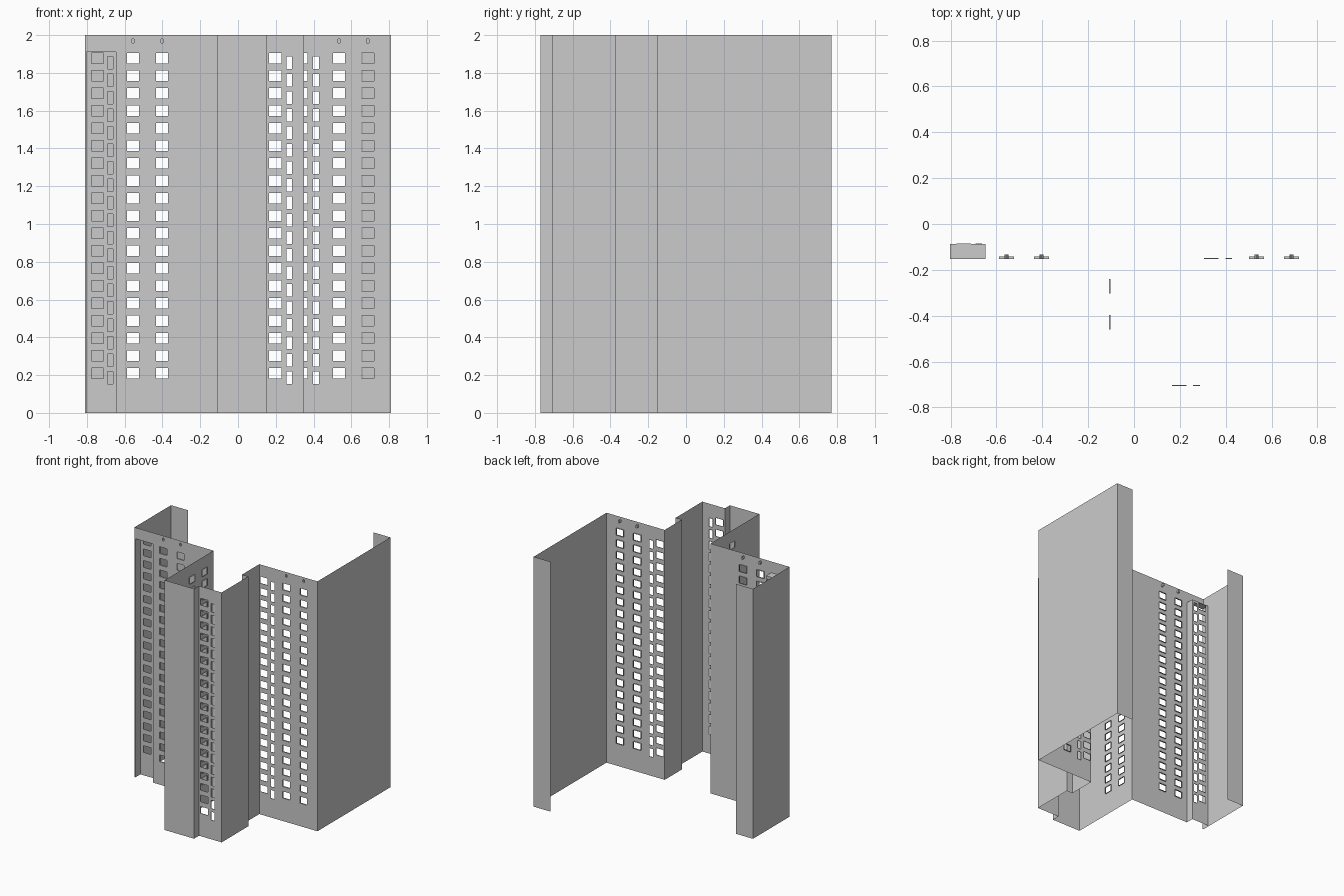
import bpy, bmesh, math
from mathutils import Vector

if "Cube" in bpy.data.objects:
    bpy.data.objects.remove(bpy.data.objects["Cube"])

H, ROWS, PITCH = 2.0, 19, 0.0926
BIG = dict(w=0.064, h=0.054, z=1.877)      # wide window
SLIM = dict(w=0.03, h=0.066, z=1.854)      # narrow window
FRONT = -0.152                             # main facade plane
RECESS, RECESS_TOP = -0.088, 1.91


def col(c, kind, depth=0.004, vent=False):
    """A column of windows centred at distance c along the wall."""
    return dict(c=c, depth=depth, vent=vent, **kind)


def wall(name, p0, p1, cols=(), z0=0.0, z1=H):
    """Single-sheet wall from p0 to p1; the interior lies to the left."""
    bm = bmesh.new()
    a, b = Vector(p0), Vector(p1)
    length = (b - a).length
    d = (b - a) / length
    n = Vector((-d.y, d.x))

    def pt(u, z, k=0.0):
        q = a + d * u + n * k
        return bm.verts.new((q.x, q.y, z))

    def face(*pts):
        bm.faces.new([pt(*p) for p in pts])

    def rect(u0, u1, za, zb):
        face((u0, za), (u1, za), (u1, zb), (u0, zb))

    def tube(ring, k):
        for (u0, za), (u1, zb) in zip(ring, ring[1:] + ring[:1]):
            face((u0, za), (u0, za, k), (u1, zb, k), (u1, zb))

    u = 0.0
    for c in sorted(cols, key=lambda c: c['c']):
        l, r = c['c'] - c['w'] / 2, c['c'] + c['w'] / 2
        rect(u, l, z0, z1)
        z = z0
        for i in reversed(range(ROWS)):
            lo = c['z'] - i * PITCH - c['h'] / 2
            hi = lo + c['h']
            rect(l, r, z, lo)
            tube([(l, lo), (r, lo), (r, hi), (l, hi)], c['depth'])
            z = hi
        if c['vent']:
            # Blind octagonal vent above the top window
            m, zc = c['c'], (z + z1) / 2
            outer = [(r, zc), (r, z1), (m, z1), (l, z1),
                     (l, zc), (l, z), (m, z), (r, z)]
            inner = [(m + 0.008 * math.cos(t), 1.969 + 0.014 * math.sin(t))
                     for t in (k * math.pi / 4 for k in range(8))]
            for k in range(8):
                j = (k + 1) % 8
                face(outer[k], outer[j], inner[j], inner[k])
            tube(inner, 0.02)
            face(*[(x, y, 0.02) for x, y in inner])
        else:
            rect(l, r, z, z1)
        u = r
    rect(u, length, z0, z1)
    bmesh.ops.remove_doubles(bm, verts=bm.verts, dist=1e-5)
    me = bpy.data.meshes.new(name)
    bm.to_mesh(me)
    bm.free()
    bpy.context.collection.objects.link(bpy.data.objects.new(name, me))


# Left flank and its rear return
wall("left_rear_return", (-0.66, 0.31), (-0.81, 0.31))
wall("left_side_wall", (-0.81, 0.31), (-0.81, FRONT))

# Balcony recess at the left corner
wall("left_corner_pier", (-0.81, FRONT), (-0.803, FRONT))
wall("recess_header", (-0.803, FRONT), (-0.647, FRONT), z0=RECESS_TOP)
wall("recess_left_cheek", (-0.803, FRONT), (-0.803, RECESS), z1=RECESS_TOP)
wall("recess_back_wall", (-0.803, RECESS), (-0.647, RECESS),
     [col(0.06, BIG), col(0.126, SLIM)], z1=RECESS_TOP)
wall("recess_right_cheek", (-0.647, RECESS), (-0.647, FRONT), z1=RECESS_TOP)
me = bpy.data.meshes.new("recess_soffit")
me.from_pydata([(x, y, RECESS_TOP) for x, y in
                ((-0.803, FRONT), (-0.803, RECESS), (-0.647, RECESS), (-0.647, FRONT))],
               [], [(0, 1, 2, 3)])
bpy.context.collection.objects.link(bpy.data.objects.new("recess_soffit", me))

# Left facade
wall("left_facade", (-0.647, FRONT), (-0.11, FRONT),
     [col(x + 0.647, BIG, 0.011, True) for x in (-0.556, -0.403)])

# Projecting wing
wall("wing_left_wall", (-0.11, FRONT), (-0.11, -0.77),
     [col(FRONT + y, BIG, 0.008) for y in (0.272, 0.428)])
wall("wing_blind_front", (-0.11, -0.77), (0.15, -0.77))
wall("wing_front_step", (0.15, -0.77), (0.15, -0.707))
wall("wing_window_front", (0.15, -0.707), (0.35, -0.707),
     [col(0.047, BIG), col(0.122, SLIM)])
wall("wing_right_wall", (0.35, -0.707), (0.35, -0.37))
wall("wing_side_step", (0.35, -0.37), (0.295, -0.37))
wall("wing_inner_wall", (0.295, -0.37), (0.295, FRONT))

# Right facade, flank and rear return
wall("right_facade", (0.295, FRONT), (0.81, FRONT),
     [col(0.337 - 0.295, BIG), col(0.413 - 0.295, SLIM)]
     + [col(x - 0.295, BIG, 0.011, True) for x in (0.534, 0.687)])
wall("right_side_wall", (0.81, FRONT), (0.81, 0.77))
wall("right_rear_return", (0.81, 0.77), (0.66, 0.77))
